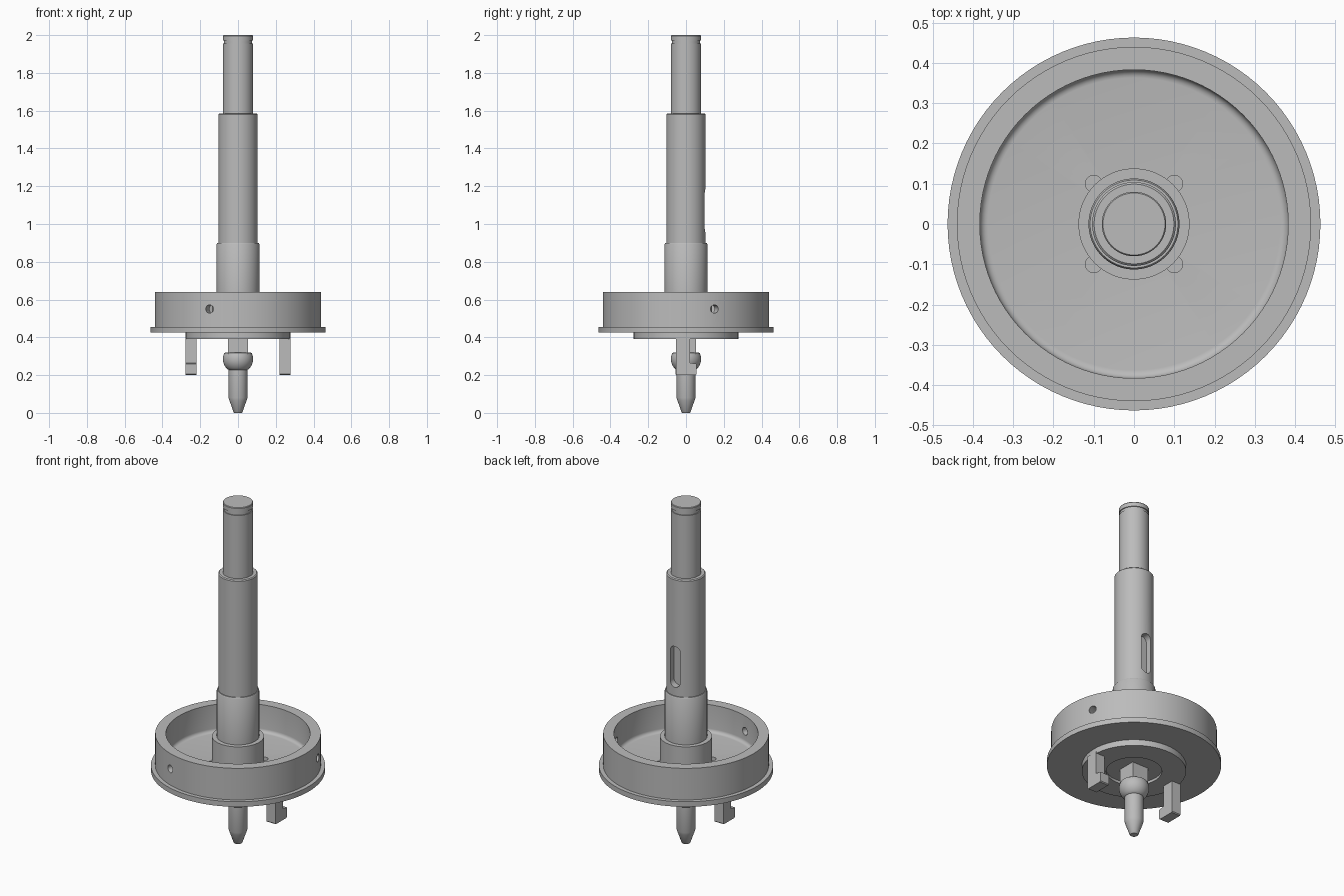
import bpy, bmesh, math
from mathutils import Matrix, Vector

cube = bpy.data.objects.get("Cube")
if cube:
    bpy.data.objects.remove(cube, do_unlink=True)

steel = bpy.data.materials.new("steel_grey")
steel.use_nodes = True
steel.diffuse_color = (0.5, 0.5, 0.5, 1)
steel.node_tree.nodes["Principled BSDF"].inputs["Base Color"].default_value = (0.5, 0.5, 0.5, 1)


def finish(name, bm):
    """Turn a bmesh into a grey object."""
    bmesh.ops.recalc_face_normals(bm, faces=bm.faces)
    mesh = bpy.data.meshes.new(name)
    bm.to_mesh(mesh)
    bm.free()
    mesh.materials.append(steel)
    obj = bpy.data.objects.new(name, mesh)
    bpy.context.collection.objects.link(obj)
    return obj


def lathe(name, profile, segments=96):
    """Spin (radius, height) points around the vertical axis."""
    bm = bmesh.new()
    verts = [bm.verts.new((r, 0, z)) for r, z in profile]
    edges = [bm.edges.new(pair) for pair in zip(verts, verts[1:])]
    bmesh.ops.spin(bm, geom=verts + edges, axis=(0, 0, 1), cent=(0, 0, 0),
                   angle=math.tau, steps=segments, use_duplicate=False)
    bmesh.ops.remove_doubles(bm, verts=bm.verts, dist=0.0002)
    return finish(name, bm)


def prism(name, outline, depth, matrix):
    """Extrude a flat outline symmetrically along its local z, then place it."""
    bm = bmesh.new()
    face = bm.faces.new([bm.verts.new((x, y, -depth / 2)) for x, y in outline])
    new = bmesh.ops.extrude_face_region(bm, geom=[face])["geom"]
    bmesh.ops.translate(bm, vec=(0, 0, depth),
                        verts=[v for v in new if isinstance(v, bmesh.types.BMVert)])
    bm.transform(matrix)
    return finish(name, bm)


def slot_outline(radius, straight, steps=16):
    """Round-ended slot along local y; a circle when straight is 0."""
    points = []
    for end in (0, 1):
        for i in range(steps + (1 if straight else 0)):
            a = math.pi * (end + i / steps)
            points.append((radius * math.cos(a),
                           radius * math.sin(a) + straight / 2 * (1 - 2 * end)))
    return points


def cut(target, cutter):
    cutter.hide_render = True
    mod = target.modifiers.new("cut", 'BOOLEAN')
    mod.operation = 'DIFFERENCE'
    mod.solver = 'EXACT'
    mod.object = cutter
    bpy.ops.object.select_all(action='DESELECT')
    bpy.context.view_layer.objects.active = target
    target.select_set(True)
    bpy.ops.object.modifier_apply(modifier=mod.name)
    bpy.data.objects.remove(cutter, do_unlink=True)


# Stepped shaft with a retaining groove near the top and a hub at its foot
shaft = lathe("stepped_shaft", [
    (0, 0.47), (0.138, 0.47), (0.138, 0.625), (0.113, 0.625), (0.113, 0.893),
    (0.109, 0.9), (0.104, 0.9), (0.104, 1.58), (0.099, 1.585), (0.08, 1.585),
    (0.08, 1.955), (0.075, 1.955), (0.075, 1.972), (0.08, 1.972),
    (0.08, 1.996), (0.077, 2.0), (0, 2.0)])

# Keyway at the back of the shaft
stand = Matrix.Rotation(math.pi / 2, 4, 'X')
cut(shaft, prism("keyway_cutter", slot_outline(0.032, 0.176), 0.1,
                 Matrix.Translation((0, 0.115, 1.07)) @ stand))

# Open cup with a flange and a rounded inner corner
fillet = [(0.383 - 0.02 * (1 - math.cos(a)), 0.5 - 0.02 * math.sin(a))
          for a in (math.pi / 2 * i / 5 for i in range(6))]
cup = lathe("flanged_cup", [
    (0, 0.425), (0.463, 0.425), (0.463, 0.455), (0.44, 0.455), (0.44, 0.64),
    (0.383, 0.64)] + fillet + [(0, 0.48)])

# Two radial holes through the cup wall
for degrees in (20, 250):
    a = math.radians(degrees)
    out = Vector((math.cos(a), math.sin(a), 0))
    place = Matrix.Translation(out * 0.41 + Vector((0, 0, 0.55)))
    cut(cup, prism("wall_hole_cutter", slot_outline(0.022, 0), 0.2,
                   place @ out.to_track_quat('Z', 'Y').to_matrix().to_4x4()))

# Four blind holes in the floor beside the hub
for sx in (-1, 1):
    for sy in (-1, 1):
        cut(cup, prism("floor_hole_cutter", slot_outline(0.021, 0), 0.06,
                       Matrix.Translation((sx * 0.1, sy * 0.1, 0.48))))

# Raised plate below the cup, with a shallow central recess
plate = lathe("base_plate", [
    (0, 0.43), (0.277, 0.43), (0.277, 0.39), (0.148, 0.39), (0.148, 0.405), (0, 0.405)])

# Pointed pilot pin with a rounded collar, and its square neck
collar = [(0.08 * math.cos(a), 0.285 - 0.075 * math.sin(a))
          for a in (math.radians(d) for d in range(-25, 50, 8))]
pin = lathe("pilot_pin", [(0, 0.32), (0.066, 0.32)] + collar + [
    (0.05, 0.228), (0.05, 0.08), (0.045, 0.065), (0.024, 0.004), (0.02, 0), (0, 0)], 64)
h = 0.053
prism("square_neck", [(-h, -h), (h, -h), (h, h), (-h, h)], 0.11,
      Matrix.Translation((0, 0, 0.365)))

# Two drive prongs with a stepped foot, turned half a turn from each other
prong_side = [(-0.052, 0.4), (-0.052, 0.205), (-0.047, 0.2), (0.05, 0.2),
              (0.055, 0.205), (0.055, 0.26), (0.02, 0.265), (0.02, 0.4)]
upright = Matrix(((0, 0, 1, 0.25), (1, 0, 0, 0), (0, 1, 0, 0), (0, 0, 0, 1)))
for name, turn in (("left_prong", 0), ("right_prong", math.pi)):
    prism(name, prong_side, 0.058, Matrix.Rotation(turn, 4, 'Z') @ upright)

# Smooth the turned parts while keeping their edges sharp
bpy.ops.object.select_all(action='DESELECT')
for obj in (shaft, cup, plate, pin):
    obj.select_set(True)
bpy.context.view_layer.objects.active = shaft
bpy.ops.object.shade_smooth_by_angle(angle=math.radians(30))
